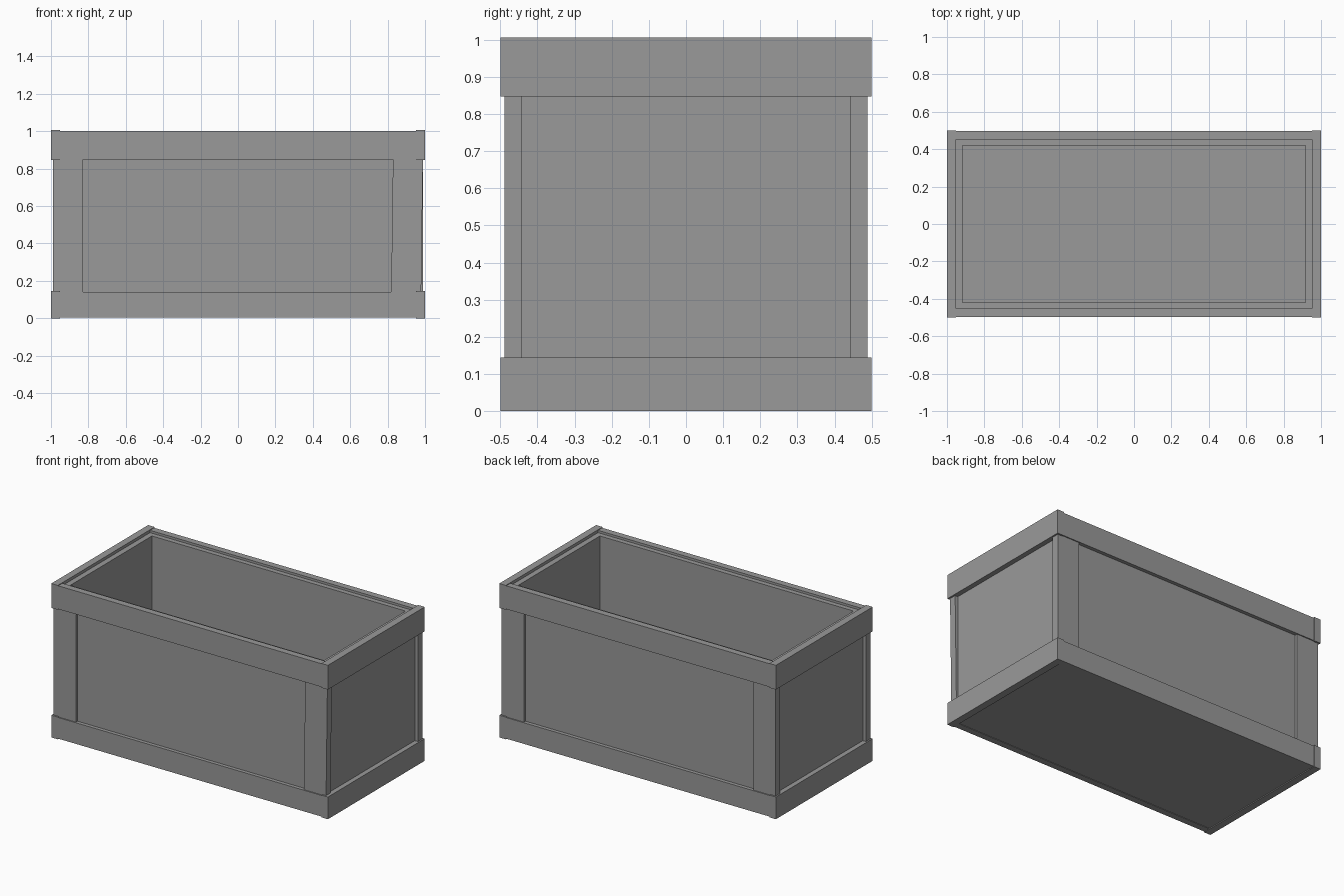
import bpy, bmesh

if "Cube" in bpy.data.objects:
    bpy.data.objects.remove(bpy.data.objects["Cube"])

# Dark grey for the whole crate
grey = bpy.data.materials.new("dark_grey")
grey.diffuse_color = (0.32, 0.32, 0.32, 1)
grey.use_nodes = True
grey.node_tree.nodes["Principled BSDF"].inputs["Base Color"].default_value = grey.diffuse_color


def box(name, x, y, z, bottom_shift=0.0):
    """Box from (min, max) ranges; bottom_shift leans it along x."""
    bm = bmesh.new()
    bmesh.ops.create_cube(bm, size=1)
    for v in bm.verts:
        low = v.co.z < 0
        v.co = [r[0] + (c + 0.5) * (r[1] - r[0]) for c, r in zip(v.co, (x, y, z))]
        if low:
            v.co.x += bottom_shift
    mesh = bpy.data.meshes.new(name)
    bm.to_mesh(mesh)
    bm.free()
    mesh.materials.append(grey)
    obj = bpy.data.objects.new(name, mesh)
    bpy.context.collection.objects.link(obj)
    return obj


def span(sign, a, b):
    return tuple(sorted((sign * a, sign * b)))


# Open inner box: solid block with the inside top face inset and pushed down
body = box("crate_body", (-0.968, 0.968), (-0.472, 0.472), (0.006, 0.987))
bm = bmesh.new()
bm.from_mesh(body.data)
top = max(bm.faces, key=lambda f: f.calc_center_median().z)
bmesh.ops.inset_region(bm, faces=[top], thickness=0.051, use_even_offset=True)
floor = bmesh.ops.extrude_discrete_faces(bm, faces=[top])["faces"][0]
for v in floor.verts:
    v.co.z = 0.045
bm.to_mesh(body.data)
bm.free()

# Rails around the bottom and the rim
for level, z0, z1 in (("bottom", 0.003, 0.141), ("top", 0.85, 1.002)):
    for s, side in ((-1, "front"), (1, "back")):
        box(f"{level}_{side}_rail", (-0.955, 0.955), span(s, 0.453, 0.496), (z0, z1))
    for s, side in ((-1, "left"), (1, "right")):
        box(f"{level}_{side}_rail", span(s, 0.953, 1.0), (-0.5, 0.5), (z0 - 0.003, z1 + 0.004))

# Corner boards on the long sides; the front right one leans slightly
for sy, side in ((-1, "front"), (1, "back")):
    for sx, end in ((-1, "left"), (1, "right")):
        lean = -0.012 if (sx, sy) == (1, -1) else 0.0
        box(f"{side}_{end}_corner_board", span(sx, 0.83, 0.99), span(sy, 0.443, 0.489),
            (0.05, 0.95), lean)
